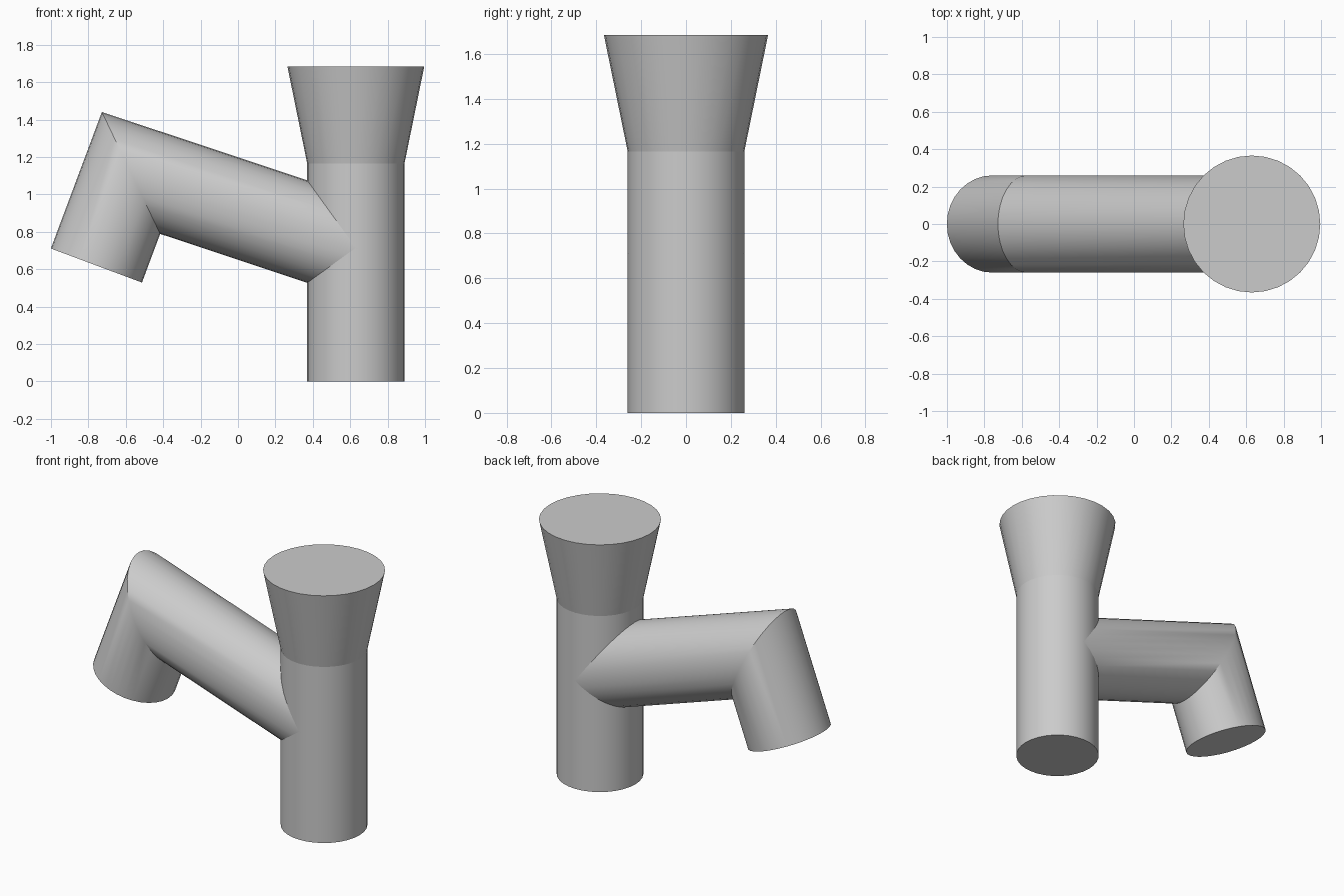
import bpy, bmesh, math
from mathutils import Vector

cube = bpy.data.objects.get("Cube")
if cube:
    bpy.data.objects.remove(cube, do_unlink=True)

SIDES = 32
RADIUS = 0.26
COLUMN_X = 0.63
ANGLES = [2 * math.pi * i / SIDES for i in range(SIDES)]

grey = bpy.data.materials.new("light grey")
grey.use_nodes = True
grey.diffuse_color = (0.6, 0.6, 0.6, 1)
grey.node_tree.nodes["Principled BSDF"].inputs["Base Color"].default_value = (0.6, 0.6, 0.6, 1)


def ring(centre, across, radius=RADIUS):
    """Ellipse around centre: 'across' lies in the xz plane, the other axis is y."""
    side = Vector((0, radius, 0))
    return [centre + across * math.cos(a) + side * math.sin(a) for a in ANGLES]


def loft(name, rings, cap_first=False, cap_last=False):
    """Skin a row of rings into one smooth tube with sharp rims."""
    bm = bmesh.new()
    rows = [[bm.verts.new(p) for p in r] for r in rings]
    for low, high in zip(rows, rows[1:]):
        for i in range(SIDES):
            j = (i + 1) % SIDES
            bm.faces.new((low[i], low[j], high[j], high[i]))
    if cap_first:
        bm.faces.new(rows[0][::-1])
    if cap_last:
        bm.faces.new(rows[-1])
    bmesh.ops.recalc_face_normals(bm, faces=bm.faces)
    mesh = bpy.data.meshes.new(name)
    bm.to_mesh(mesh)
    bm.free()
    mesh.materials.append(grey)
    obj = bpy.data.objects.new(name, mesh)
    bpy.context.collection.objects.link(obj)
    bpy.ops.object.select_all(action="DESELECT")
    obj.select_set(True)
    bpy.context.view_layer.objects.active = obj
    bpy.ops.object.shade_smooth_by_angle(angle=math.radians(30))
    return obj


def level_ring(z, radius):
    return ring(Vector((COLUMN_X, 0, z)), Vector((radius, 0, 0)), radius)


# Upright column and its flared top
loft("column", [level_ring(0, RADIUS), level_ring(1.165, RADIUS)], cap_first=True)
loft("flared_top", [level_ring(1.165, RADIUS), level_ring(1.685, 0.366)], cap_last=True)

# Bent side pipe: open end, mitred elbow, saddle joint against the column
tip = Vector((-0.757, 0, 0.62))
elbow = Vector((-0.572, 0, 1.115))
joint = Vector((COLUMN_X, 0, 0.715))


def perpendicular(start, end):
    d = (end - start).normalized()
    return Vector((-d.z, 0, d.x))


spout_up = perpendicular(tip, elbow)
branch_up = perpendicular(elbow, joint)
mitre = (spout_up + branch_up).normalized()
mitre *= RADIUS / mitre.dot(branch_up)

elbow_ring = ring(elbow, mitre)
run = joint - elbow
saddle = []
for p in elbow_ring:
    # Slide each point along the pipe until it meets the column wall
    wall_x = COLUMN_X - math.sqrt(max(RADIUS ** 2 - p.y ** 2, 0)) + 0.01
    saddle.append(p + run * ((wall_x - p.x) / run.x))

loft("bent_side_pipe", [ring(tip, spout_up * RADIUS), elbow_ring, saddle], cap_first=True)
